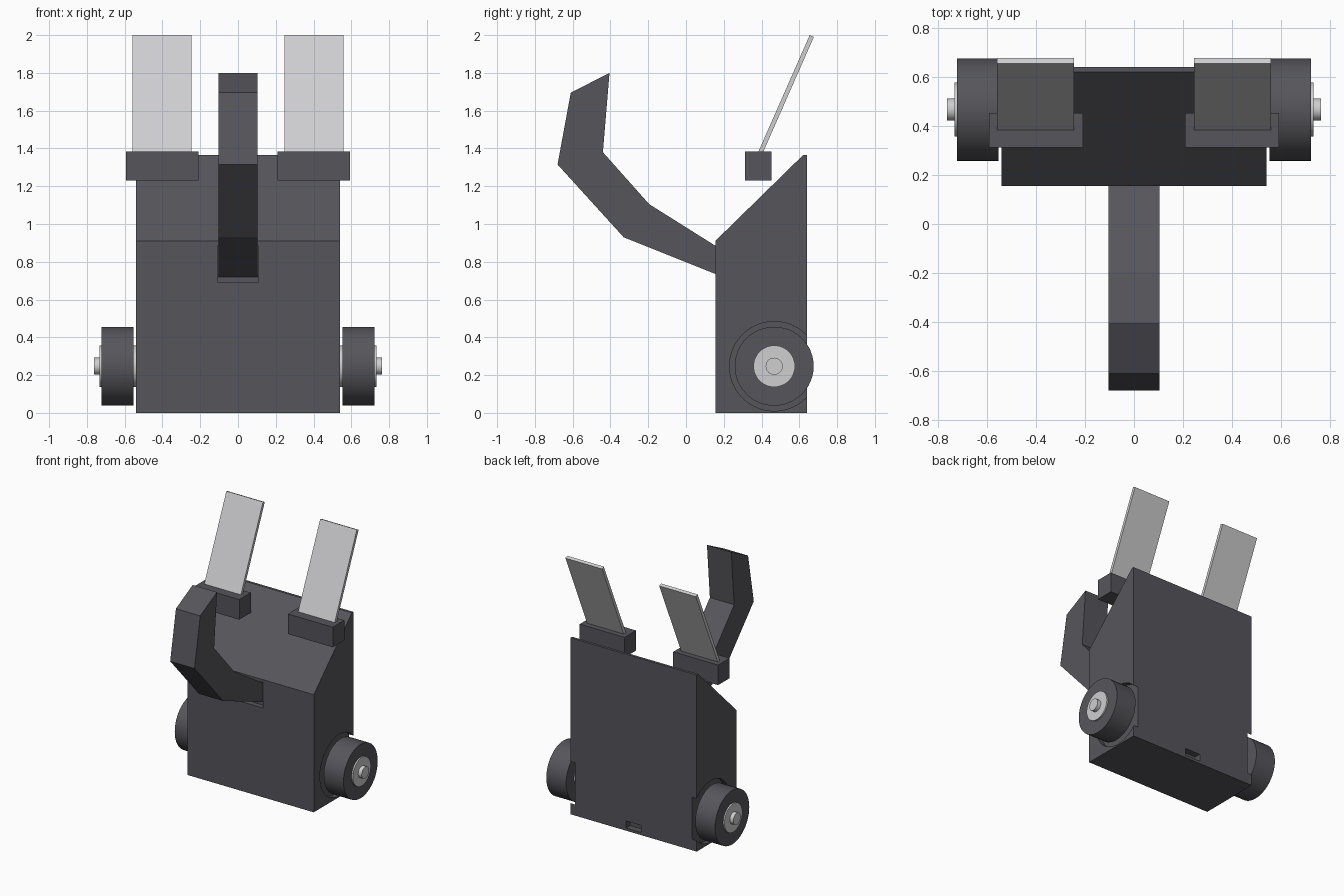
import bpy
import bmesh
import math
from mathutils import Matrix, Vector

default = bpy.data.objects.get("Cube")
if default:
    bpy.data.objects.remove(default, do_unlink=True)


def make_material(name, color):
    mat = bpy.data.materials.new(name)
    mat.use_nodes = True
    mat.diffuse_color = color
    mat.node_tree.nodes["Principled BSDF"].inputs["Base Color"].default_value = color
    return mat


dark = make_material("charcoal grey", (0.092, 0.092, 0.105, 1))
light = make_material("pale grey", (0.62, 0.62, 0.63, 1))


def finish(name, bm, mat):
    bmesh.ops.recalc_face_normals(bm, faces=bm.faces)
    mesh = bpy.data.meshes.new(name)
    bm.to_mesh(mesh)
    bm.free()
    obj = bpy.data.objects.new(name, mesh)
    bpy.context.collection.objects.link(obj)
    mesh.materials.append(mat)
    return obj


def extrude_profile(name, profile, x0, x1, mat):
    """Solid from a (y, z) outline, swept from x0 to x1."""
    bm = bmesh.new()
    face = bm.faces.new([bm.verts.new((x0, y, z)) for y, z in profile])
    swept = bmesh.ops.extrude_face_region(bm, geom=[face])["geom"]
    verts = [v for v in swept if isinstance(v, bmesh.types.BMVert)]
    bmesh.ops.translate(bm, verts=verts, vec=(x1 - x0, 0, 0))
    return finish(name, bm, mat)


def box(name, x0, x1, y0, y1, z0, z1, mat):
    outline = [(y0, z0), (y1, z0), (y1, z1), (y0, z1)]
    return extrude_profile(name, outline, x0, x1, mat)


def disc(name, x0, x1, radius, mat):
    """Cylinder along x on the wheel axis."""
    bm = bmesh.new()
    place = (Matrix.Translation(((x0 + x1) / 2, *AXIS))
             @ Matrix.Rotation(math.pi / 2, 4, "Y"))
    bmesh.ops.create_cone(bm, cap_ends=True, segments=48, radius1=radius,
                          radius2=radius, depth=abs(x1 - x0), matrix=place)
    return finish(name, bm, mat)


def activate(obj):
    bpy.ops.object.select_all(action="DESELECT")
    obj.select_set(True)
    bpy.context.view_layer.objects.active = obj


def smooth(obj):
    activate(obj)
    bpy.ops.object.shade_smooth_by_angle(angle=math.radians(35))


def cut(target, cutter):
    cutter.hide_render = True
    mod = target.modifiers.new("cut", "BOOLEAN")
    mod.operation = "DIFFERENCE"
    mod.solver = "EXACT"
    mod.object = cutter
    activate(target)
    bpy.ops.object.modifier_apply(modifier=mod.name)
    bpy.data.objects.remove(cutter, do_unlink=True)


AXIS = (0.467, 0.247)

# Body with sloped front top
body = extrude_profile("body", [(0.155, 0), (0.64, 0), (0.64, 1.365),
                                (0.62, 1.365), (0.155, 0.91)], -0.54, 0.54, dark)

# Arm socket, rear slot and wheel wells
cut(body, box("arm_socket_cutter", -0.105, 0.105, 0.1, 0.195, 0.69, 0.887, dark))
cut(body, box("rear_slot_cutter", -0.065, 0.065, 0.59, 0.7, 0.02, 0.075, dark))
for side in (-1, 1):
    cut(body, disc("well_cutter", side * 0.5, side * 0.6, 0.237, dark))

# Bent arm reaching forward and up
extrude_profile("arm", [(0.195, 0.72), (0.195, 0.86), (0.155, 0.885),
                        (-0.195, 1.105), (-0.44, 1.38), (-0.405, 1.8),
                        (-0.61, 1.695), (-0.68, 1.315), (-0.33, 0.93)],
                -0.104, 0.104, dark)

# Leaning panel outline
foot, tip = Vector((0.382, 1.38)), Vector((0.655, 2.0))
along = (tip - foot).normalized()
thick = Vector((along.y, -along.x)) * 0.024
panel = [foot, foot + thick, tip + thick, tip]

for side, label in ((-1, "right"), (1, "left")):
    # Wheel, hub and axle
    smooth(disc(label + "_wheel", side * 0.553, side * 0.722, 0.209, dark))
    smooth(disc(label + "_hub", side * 0.49, side * 0.733, 0.11, light))
    smooth(disc(label + "_axle", side * 0.72, side * 0.763, 0.045, light))

    # Mounting block and panel
    box(label + "_block", side * 0.208, side * 0.592, 0.313, 0.453, 1.23, 1.385, dark)
    extrude_profile(label + "_panel", panel, side * 0.245, side * 0.558, light)
